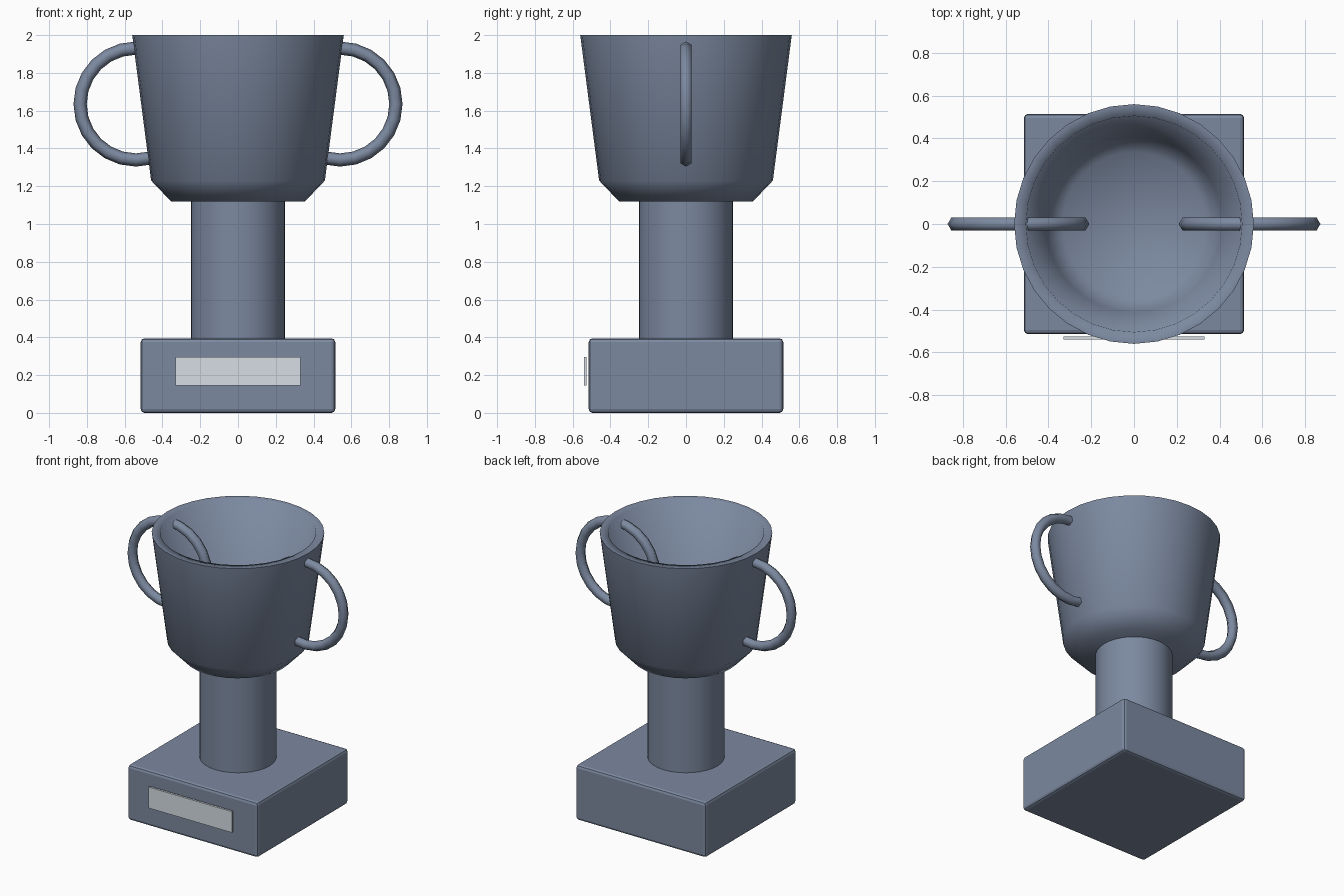
import bpy, bmesh, math
from math import cos, sin, pi

if "Cube" in bpy.data.objects:
    bpy.data.objects.remove(bpy.data.objects["Cube"])


def material(name, color):
    m = bpy.data.materials.new(name)
    m.diffuse_color = (*color, 1)
    m.use_nodes = True
    m.node_tree.nodes["Principled BSDF"].inputs["Base Color"].default_value = m.diffuse_color
    return m


METAL = material("blue_grey_metal", (0.20, 0.25, 0.35))
SILVER = material("plate_silver", (0.68, 0.73, 0.78))


def finish(name, angle=None, mat=METAL):
    ob = bpy.context.object
    ob.name = ob.data.name = name
    ob.data.materials.append(mat)
    if angle:
        bpy.ops.object.shade_smooth_by_angle(angle=math.radians(angle))
    return ob


def box(name, size, loc, bevel=0, mat=METAL):
    bpy.ops.mesh.primitive_cube_add(size=1, location=loc)
    bpy.context.object.scale = size
    bpy.ops.object.transform_apply(location=False, scale=True)
    ob = finish(name, mat=mat)
    if bevel:
        m = ob.modifiers.new("bevel", 'BEVEL')
        m.width, m.segments = bevel, 2


def lathe(name, profile, segs):
    # closed revolve: capped at first and last rings
    bm = bmesh.new()
    rings = [[bm.verts.new((r * cos(2 * pi * i / segs), r * sin(2 * pi * i / segs), z))
              for i in range(segs)] for r, z in profile]
    for a, b in zip(rings, rings[1:]):
        for i in range(segs):
            j = (i + 1) % segs
            bm.faces.new((a[i], a[j], b[j], b[i]))
    bm.faces.new(rings[0][::-1])
    bm.faces.new(rings[-1])
    me = bpy.data.meshes.new(name)
    bm.to_mesh(me)
    bm.free()
    ob = bpy.data.objects.new(name, me)
    bpy.context.collection.objects.link(ob)
    bpy.ops.object.select_all(action='DESELECT')
    bpy.context.view_layer.objects.active = ob
    ob.select_set(True)
    finish(name, 90)


# square plinth with softened edges
box("base", (1.03, 1.03, 0.395), (0, 0, 0.1975), 0.02)

# thin name plate held just off the front
box("plaque", (0.66, 0.015, 0.15), (0, -0.533, 0.22), mat=SILVER)

# stem
bpy.ops.mesh.primitive_cylinder_add(vertices=32, radius=0.25, depth=0.75, location=(0, 0, 0.76))
finish("stem", 40)

# hollow cup: outside up, over the flat lip, back down inside
lathe("cup", [(0.355, 1.12), (0.46, 1.23), (0.56, 2.0),
              (0.505, 2.0), (0.412, 1.25), (0.335, 1.165)], 32)

# full ring handles that run through the cup wall
for side, s in (("left", -1), ("right", 1)):
    bpy.ops.mesh.primitive_torus_add(location=(s * 0.54, 0, 1.635), rotation=(pi / 2, 0, 0),
                                     major_radius=0.296, minor_radius=0.035,
                                     major_segments=24, minor_segments=6)
    finish("handle_" + side, 100)
